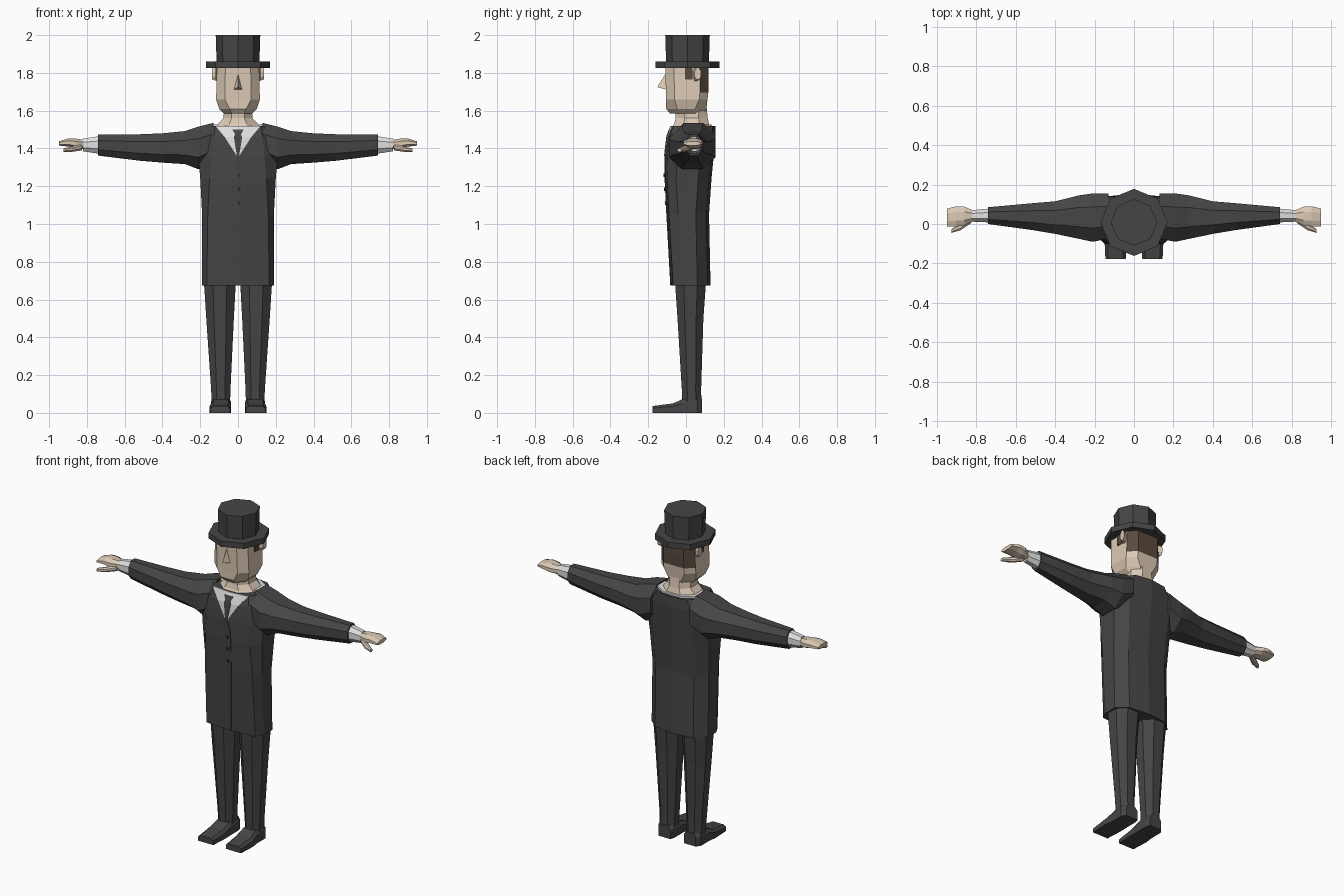
import bpy
import bmesh
from math import cos, sin, pi

default_cube = bpy.data.objects.get("Cube")
if default_cube:
    bpy.data.objects.remove(default_cube, do_unlink=True)


def make_material(name, red, green, blue):
    material = bpy.data.materials.new(name)
    material.use_nodes = True
    color = (red, green, blue, 1.0)
    material.diffuse_color = color
    material.node_tree.nodes["Principled BSDF"].inputs["Base Color"].default_value = color
    return material


suit = make_material("charcoal suit", 0.06, 0.06, 0.06)
skin = make_material("light skin", 0.72, 0.59, 0.46)
linen = make_material("white linen", 0.75, 0.75, 0.75)
hair = make_material("brown hair", 0.10, 0.07, 0.05)
black = make_material("near black", 0.025, 0.025, 0.025)


def finish(name, bm, *materials):
    bmesh.ops.recalc_face_normals(bm, faces=bm.faces[:])
    mesh = bpy.data.meshes.new(name)
    bm.to_mesh(mesh)
    bm.free()
    for material in materials:
        mesh.materials.append(material)
    obj = bpy.data.objects.new(name, mesh)
    bpy.context.scene.collection.objects.link(obj)
    return obj


def loft(name, rings, *materials):
    """Skin a stack of equal-sized point rings and close both ends."""
    bm = bmesh.new()
    loops = [[bm.verts.new(point) for point in ring] for ring in rings]
    for lower, upper in zip(loops, loops[1:]):
        for i in range(len(lower)):
            j = (i + 1) % len(lower)
            bm.faces.new((lower[i], lower[j], upper[j], upper[i]))
    bm.faces.new(loops[0])
    bm.faces.new(loops[-1])
    return finish(name, bm, *materials)


def chamfered(a0, a1, b0, b1, cut=0.28):
    """Eight corners of a box outline with cut corners."""
    a, b = (a1 - a0) * cut, (b1 - b0) * cut
    return [(a0 + a, b0), (a1 - a, b0), (a1, b0 + b), (a1, b1 - b),
            (a1 - a, b1), (a0 + a, b1), (a0, b1 - b), (a0, b0 + b)]


def flat_ring(z, x0, x1, y0, y1, cut=0.28):
    return [(x, y, z) for x, y in chamfered(x0, x1, y0, y1, cut)]


def side_ring(x, y0, y1, z0, z1, cut=0.28):
    return [(x, y, z) for y, z in chamfered(y0, y1, z0, z1, cut)]


def mirrored(rings, side):
    return [[(x * side, y, z) for x, y, z in ring] for ring in rings]


# Coat body: height, half width, front y, back y, half width of front
coat_rows = [
    (0.675, 0.19, -0.08, 0.13, 0.165),
    (1.05, 0.19, -0.102, 0.122, 0.16),
    (1.24, 0.20, -0.112, 0.135, 0.15),
    (1.36, 0.21, -0.11, 0.147, 0.14),
    (1.46, 0.20, -0.10, 0.155, 0.13),
    (1.52, 0.15, -0.08, 0.155, 0.12),
]


def coat_ring(row):
    z, half, front, back, chest = row
    right = [(0, front), (chest, front + 0.012), (half, front + 0.06),
             (half, back - 0.07), (half * 0.68, back - 0.015), (0, back)]
    outline = right + [(-x, y) for x, y in right[-2:0:-1]]
    return [(x, y, z) for x, y in outline]


loft("coat_body", [coat_ring(row) for row in coat_rows], suit)


def front_y(x, z):
    """Depth of the coat front at a given place."""
    for low, high in zip(coat_rows, coat_rows[1:]):
        if z <= high[0]:
            break
    t = (z - low[0]) / (high[0] - low[0])
    front = low[2] + t * (high[2] - low[2])
    chest = low[4] + t * (high[4] - low[4])
    return front + 0.012 * abs(x) / chest


def coat_plate(name, rows, lift, material):
    """Thin strip following the coat front; rows hold z, left x, right x."""
    rings = []
    for z, x0, x1 in rows:
        outer = [(x, front_y(x, z) - lift, z) for x in (x0, x1)]
        inner = [(x, front_y(x, z) + 0.002, z) for x in (x1, x0)]
        rings.append(outer + inner)
    return loft(name, rings, material)


# Shirt front, tie, front overlap and buttons
for label, side in (("left", 1), ("right", -1)):
    rows = [(1.36, 0, 0.006 * side), (1.46, 0, 0.07 * side), (1.52, 0, 0.12 * side)]
    coat_plate(label + "_shirt_front", rows, 0.003, linen)
coat_plate("tie", [(1.36, -0.006, 0.006), (1.46, -0.022, 0.022), (1.475, -0.016, 0.016),
                   (1.5, -0.03, 0.03)], 0.007, suit)
coat_plate("front_overlap", [(0.675, -0.03, 0.01), (1.05, -0.03, 0.025), (1.24, -0.03, 0.03),
                             (1.31, -0.02, 0.022), (1.36, -0.004, 0.004)], 0.004, suit)
for i in range(3):
    z = 1.25 - 0.075 * i
    coat_plate("button_%d" % (i + 1), [(z, 0, 0.014), (z + 0.018, 0, 0.014)], 0.007, black)

# Neck, and shirt collar behind it
loft("neck", [flat_ring(1.505, -0.12, 0.12, -0.078, 0.125),
              flat_ring(1.53, -0.105, 0.105, -0.062, 0.122),
              flat_ring(1.56, -0.078, 0.078, -0.055, 0.115),
              flat_ring(1.63, -0.07, 0.07, -0.06, 0.108)], skin)
loft("shirt_collar", [flat_ring(1.50, -0.14, 0.14, -0.03, 0.14),
                      flat_ring(1.528, -0.13, 0.13, -0.03, 0.135)], linen)

# Head, with hair on the upper back and sides
head = loft("head", [flat_ring(1.585, -0.075, 0.075, -0.085, 0.10),
                     flat_ring(1.61, -0.10, 0.10, -0.105, 0.108),
                     flat_ring(1.66, -0.116, 0.116, -0.105, 0.114, 0.2),
                     flat_ring(1.695, -0.115, 0.115, -0.106, 0.118, 0.2),
                     flat_ring(1.76, -0.113, 0.113, -0.108, 0.12, 0.2),
                     flat_ring(1.835, -0.112, 0.112, -0.11, 0.12, 0.2)], skin, hair)
for face in head.data.polygons:
    if face.center.z > 1.69 and face.center.y > 0.05:
        face.material_index = 1

# Nose
bm = bmesh.new()
top, tip, left, right = [bm.verts.new(p) for p in (
    (0, -0.105, 1.80), (0, -0.152, 1.725), (0.024, -0.10, 1.71), (-0.024, -0.10, 1.71))]
for corners in ((top, tip, left), (top, right, tip), (tip, right, left), (top, left, right)):
    bm.faces.new(corners)
finish("nose", bm, skin)


def octagon(z, radius):
    return [(radius * cos(i * pi / 4), 0.008 + radius * sin(i * pi / 4), z) for i in range(8)]


# Top hat
loft("hat_brim", [octagon(1.826, 0.17), octagon(1.86, 0.17)], suit)
loft("hat_crown", [octagon(1.85, 0.113), octagon(2.0, 0.118)], suit)

# Paired parts
for label, side in (("left", 1), ("right", -1)):
    def pair(name, rings, material):
        loft(label + "_" + name, mirrored(rings, side), material)

    pair("ear", [side_ring(0.105, 0.035, 0.065, 1.755, 1.825),
                 side_ring(0.138, 0.045, 0.08, 1.765, 1.825)], skin)
    pair("sideburn", [side_ring(0.105, -0.005, 0.035, 1.765, 1.83, 0.05),
                      side_ring(0.118, -0.005, 0.035, 1.765, 1.83, 0.05)], hair)
    pair("sleeve", [side_ring(0.13, -0.075, 0.155, 1.33, 1.535),
                    side_ring(0.21, -0.09, 0.155, 1.29, 1.515),
                    side_ring(0.28, -0.075, 0.145, 1.317, 1.492),
                    side_ring(0.40, -0.05, 0.115, 1.325, 1.48),
                    side_ring(0.52, -0.03, 0.105, 1.335, 1.475),
                    side_ring(0.74, 0, 0.085, 1.362, 1.473)], suit)
    pair("cuff", [side_ring(0.735, 0.008, 0.078, 1.372, 1.465),
                  side_ring(0.82, 0.012, 0.07, 1.385, 1.452)], linen)
    pair("hand", [side_ring(0.81, 0.016, 0.066, 1.395, 1.445),
                  side_ring(0.86, -0.008, 0.088, 1.40, 1.452),
                  side_ring(0.90, -0.012, 0.09, 1.41, 1.452),
                  side_ring(0.947, -0.012, 0.078, 1.415, 1.438)], skin)
    pair("thumb", [side_ring(0.825, 0.005, 0.04, 1.39, 1.425),
                   side_ring(0.88, -0.032, 0.005, 1.382, 1.41),
                   side_ring(0.925, -0.045, -0.025, 1.382, 1.40)], skin)
    pair("trouser_leg", [flat_ring(0.05, 0.042, 0.14, -0.02, 0.082),
                         flat_ring(0.12, 0.04, 0.142, -0.022, 0.08),
                         flat_ring(0.50, 0.022, 0.168, -0.045, 0.092),
                         flat_ring(0.72, 0.01, 0.182, -0.06, 0.108)], suit)

    # Shoe: y, inner x, outer x, top height from heel to toe
    shoe_rows = [(0.085, 0.045, 0.125, 0.075), (0.06, 0.038, 0.143, 0.085),
                 (-0.02, 0.038, 0.143, 0.072), (-0.07, 0.036, 0.15, 0.05),
                 (-0.178, 0.042, 0.145, 0.036)]
    pair("shoe", [[(inner, y, 0), (outer, y, 0), (outer, y, top * 0.7),
                   (outer - 0.015, y, top), (inner + 0.015, y, top), (inner, y, top * 0.7)]
                  for y, inner, outer, top in shoe_rows], suit)
